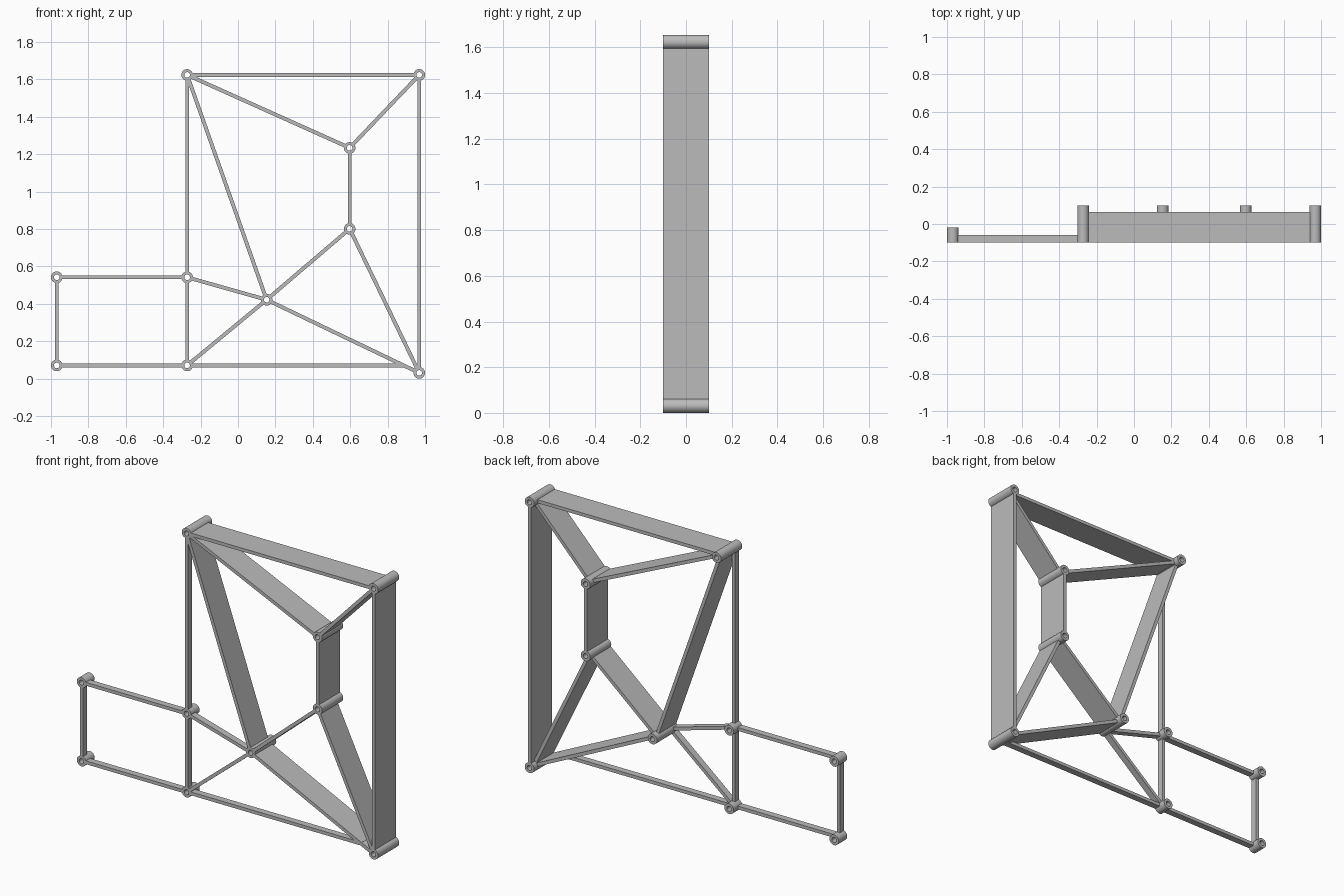
import bpy, bmesh, math
from mathutils import Vector

if "Cube" in bpy.data.objects:
    bpy.data.objects.remove(bpy.data.objects["Cube"])

FRONT = -0.10            # shared front plane
R_OUT, R_IN = 0.031, 0.015
THICK = 0.02
SEGMENTS = 32

grey = bpy.data.materials.new("plain grey")
grey.diffuse_color = (0.5, 0.5, 0.5, 1)
grey.use_nodes = True
grey.node_tree.nodes["Principled BSDF"].inputs["Base Color"].default_value = grey.diffuse_color

# joint: (x, z, back end of its tube)
JOINTS = {
    "top_left": (-0.272, 1.624, 0.10),
    "top_right": (0.969, 1.624, 0.10),
    "inner_upper": (0.597, 1.234, 0.10),
    "inner_lower": (0.597, 0.801, 0.10),
    "hub": (0.153, 0.422, 0.10),
    "bottom_right": (0.969, 0.035, 0.10),
    "bottom_left": (-0.272, 0.071, -0.02),
    "mid_left": (-0.272, 0.542, -0.02),
    "arm_upper": (-0.969, 0.542, -0.02),
    "arm_lower": (-0.969, 0.071, -0.02),
}
JOINTS["bottom_right"] = (0.969, R_OUT, 0.10)


def finish(bm, name):
    bmesh.ops.recalc_face_normals(bm, faces=bm.faces)
    mesh = bpy.data.meshes.new(name)
    bm.to_mesh(mesh)
    bm.free()
    mesh.materials.append(grey)
    obj = bpy.data.objects.new(name, mesh)
    bpy.context.collection.objects.link(obj)
    return obj


def tube(name, x, z, back):
    """Hollow round tube along y."""
    bm = bmesh.new()
    rings = []
    for i in range(SEGMENTS):
        a = 2 * math.pi * i / SEGMENTS
        c, s = math.cos(a), math.sin(a)
        rings.append([bm.verts.new((x + r * c, y, z + r * s))
                      for r, y in ((R_OUT, FRONT), (R_OUT, back), (R_IN, back), (R_IN, FRONT))])
    for i, ring in enumerate(rings):
        nxt = rings[(i + 1) % SEGMENTS]
        for k in range(4):
            m = (k + 1) % 4
            bm.faces.new((ring[k], ring[m], nxt[m], nxt[k]))
    obj = finish(bm, name)
    bpy.ops.object.select_all(action='DESELECT')
    obj.select_set(True)
    bpy.context.view_layer.objects.active = obj
    bpy.ops.object.shade_smooth_by_angle(angle=math.radians(40))


def strip(name, p, q, back, trim_end=0.026):
    """Flat bar between two joints, trimmed to end inside the tube walls."""
    p, q = Vector(p), Vector(q)
    d = (q - p).normalized()
    n = Vector((-d.y, d.x)) * THICK / 2
    p, q = p + d * 0.026, q - d * trim_end
    bm = bmesh.new()
    front = [bm.verts.new((c.x, FRONT, c.y)) for c in (p + n, q + n, q - n, p - n)]
    face = bm.faces.new(front)
    geom = bmesh.ops.extrude_face_region(bm, geom=[face])["geom"]
    bmesh.ops.translate(bm, vec=(0, back - FRONT, 0),
                        verts=[v for v in geom if isinstance(v, bmesh.types.BMVert)])
    finish(bm, name)


# joint tubes
for key, (x, z, back) in JOINTS.items():
    tube(key + "_tube", x, z, back)

# bars grouped by how deep they reach
BARS = {
    0.10: [("top_right", "bottom_right"), ("inner_upper", "inner_lower")],
    0.065: [("top_left", "top_right"), ("top_left", "inner_upper"), ("top_left", "hub"),
            ("inner_upper", "top_right"), ("inner_lower", "hub"),
            ("inner_lower", "bottom_right"), ("hub", "bottom_right")],
    -0.06: [("top_left", "mid_left"), ("mid_left", "bottom_left"), ("mid_left", "hub"),
            ("bottom_left", "hub"), ("arm_upper", "mid_left"), ("arm_lower", "bottom_left"),
            ("arm_upper", "arm_lower")],
}
for back, pairs in BARS.items():
    for a, b in pairs:
        strip(f"{a}_to_{b}_bar", JOINTS[a][:2], JOINTS[b][:2], back)

# floor bar runs level and dies into the sloping hub bar
strip("floor_bar", JOINTS["bottom_left"][:2], (0.89, 0.071), -0.06, 0.0)
